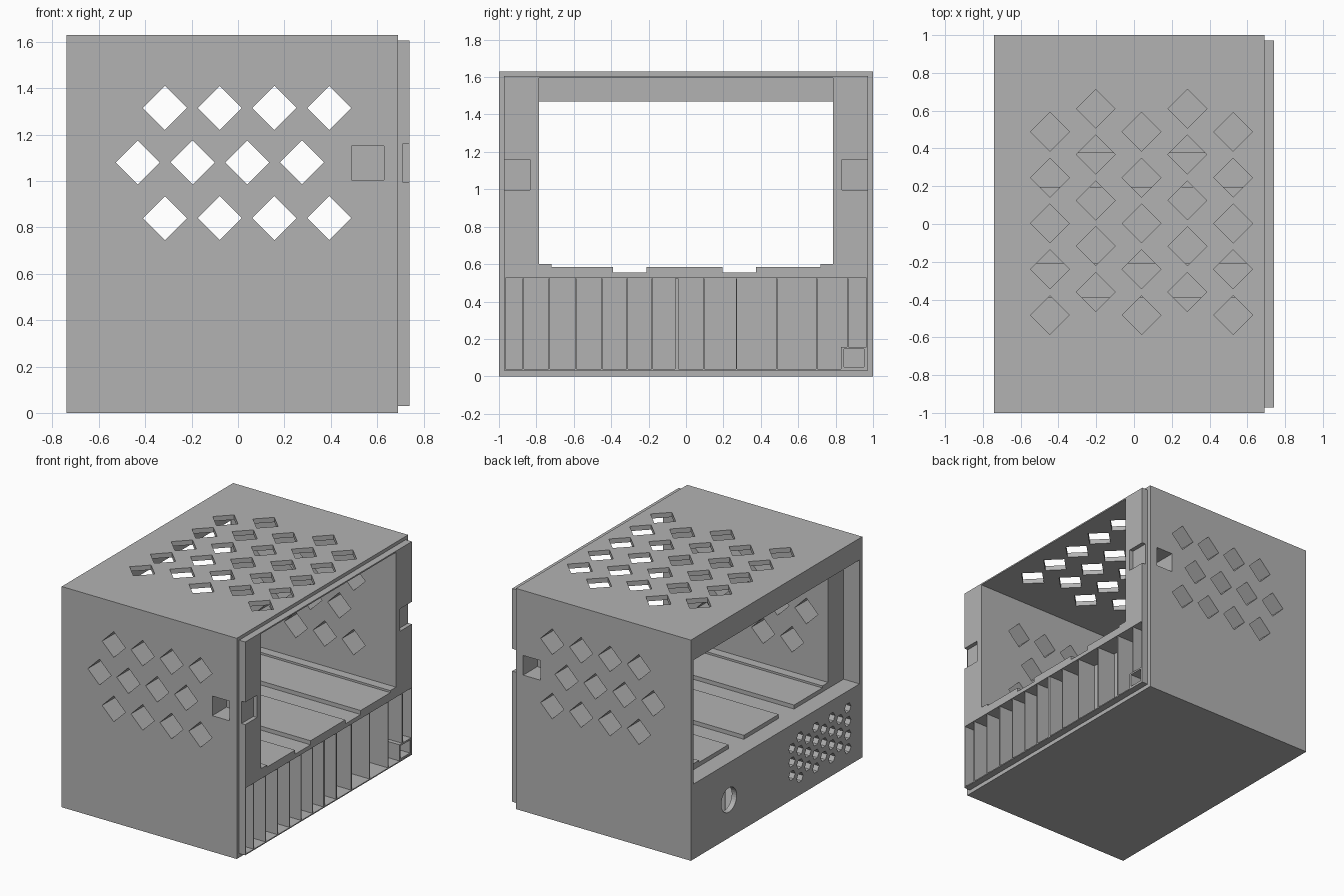
import bpy, bmesh, math
from mathutils import Matrix, Vector

if "Cube" in bpy.data.objects:
    bpy.data.objects.remove(bpy.data.objects["Cube"])

grey = bpy.data.materials.new("plain grey")
grey.diffuse_color = (0.45, 0.45, 0.45, 1)
grey.use_nodes = True
grey.node_tree.nodes["Principled BSDF"].inputs["Base Color"].default_value = grey.diffuse_color


def add_box(bm, x, y, z):
    """Box from (min, max) pairs."""
    size = Matrix.Diagonal((x[1] - x[0], y[1] - y[0], z[1] - z[0], 1))
    mid = Matrix.Translation((sum(x) / 2, sum(y) / 2, sum(z) / 2))
    bmesh.ops.create_cube(bm, size=1, matrix=mid @ size)


def add_prism(bm, centre, axis, radius, length, sides):
    """Prism along an axis, with one corner pointing sideways."""
    turn = {"X": Matrix.Rotation(math.pi / 2, 4, "Y"),
            "Y": Matrix.Rotation(math.pi / 2, 4, "X"),
            "Z": Matrix.Identity(4)}[axis]
    bmesh.ops.create_cone(bm, cap_ends=True, segments=sides, radius1=radius, radius2=radius,
                          depth=length, matrix=Matrix.Translation(Vector(centre)) @ turn)


def finish(bm, name):
    bmesh.ops.recalc_face_normals(bm, faces=bm.faces)
    mesh = bpy.data.meshes.new(name)
    bm.to_mesh(mesh)
    bm.free()
    mesh.materials.append(grey)
    obj = bpy.data.objects.new(name, mesh)
    bpy.context.collection.objects.link(obj)
    return obj


def boxes(name, *specs):
    bm = bmesh.new()
    for s in specs:
        add_box(bm, *s)
    return finish(bm, name)


def apply_boolean(obj, tool, operation="DIFFERENCE"):
    mod = obj.modifiers.new("cut", "BOOLEAN")
    mod.operation, mod.object, mod.solver = operation, tool, "EXACT"
    bpy.context.view_layer.objects.active = obj
    bpy.ops.object.modifier_apply(modifier=mod.name)
    bpy.data.objects.remove(tool)


# Housing block with the stepped joining lip
housing = boxes("housing", ((-.74, .69), (-1, 1), (0, 1.63)))
apply_boolean(housing, boxes("lip", ((.5, .74), (-.972, .972), (.03, 1.605))), "UNION")

# Main chamber, stepped floor with two grooves, and the wide window recess
for name, spec in {
    "chamber": ((-.65, 1), (-.787, .787), (.60, 1.595)),
    "floor_step": ((-.65, 1), (-.72, .72), (.585, .70)),
    "groove_a": ((-.65, 1), (-.39, -.21), (.555, .71)),
    "groove_b": ((-.65, 1), (.195, .375), (.555, .71)),
    "window": ((-1, -.61), (-.968, .968), (.555, 1.47)),
    "lower_bay": ((.59, 1), (-.966, .966), (.038, .525)),
    "inner_bay": ((-.70, .55), (-.95, .95), (.04, .525)),
}.items():
    if name == "chamber":
        # keep the lintel above the window
        spec = ((-.61, 1), spec[1], spec[2])
    apply_boolean(housing, boxes(name, spec))

# Diamond vents through both side walls
bm = bmesh.new()
for z, start in ((1.315, -.315), (1.08, -.432), (.84, -.315)):
    for i in range(4):
        add_prism(bm, (start + i * .236, 0, z), "Y", .095, 3, 4)
apply_boolean(housing, finish(bm, "side_vents"))

# Diamond vents through the roof
bm = bmesh.new()
for col in range(5):
    top = .61 if col % 2 else .488
    for row in range(5):
        add_prism(bm, (-.445 + col * .2425, top - row * .2425, 1.65), "Z", .103, .2, 4)
apply_boolean(housing, finish(bm, "roof_vents"))

# Latch holes in the sides and latch notches in the lip
for s in (-1, 1):
    y = tuple(sorted((s * .835, s * 1.2)))
    apply_boolean(housing, boxes("latch_cut", ((.49, .63), y, (1.005, 1.15)),
                                 ((.71, .9), y, (.995, 1.16))))

# Hexagonal vents and round port in the window end
bm = bmesh.new()
for col in range(8):
    for row in range(3 + col % 2):
        z = (.13 if col % 2 else .18) + row * .1
        add_prism(bm, (-.75, -.18 - col * .093, z), "X", .037, .2, 6)
add_prism(bm, (-.75, .555, .28), "X", .09, .2, 32)
apply_boolean(housing, finish(bm, "end_vents"))

# Thin upright ribs in the lower bay
ribs = [-.87, -.73, -.59, -.45, -.315, -.18, .095, .27, .485, .70]
specs = [((.58, .738), (y - .004, y + .004), (.03, .522)) for y in ribs]
specs.append(((.58, .738), (-.058, -.04), (.03, .522)))
specs.append(((.58, .738), (.861, .869), (.157, .522)))
boxes("ribs", *specs)

# Divider behind the round port
boxes("inner_divider", ((-.66, .56), (.48, .49), (.03, .53)))

# Small square cable duct in the lower corner
duct = boxes("cable_duct", ((.58, .738), (.83, .969), (.034, .157)))
apply_boolean(duct, boxes("duct_hole", ((.60, 1), (.845, .952), (.05, .145))))
